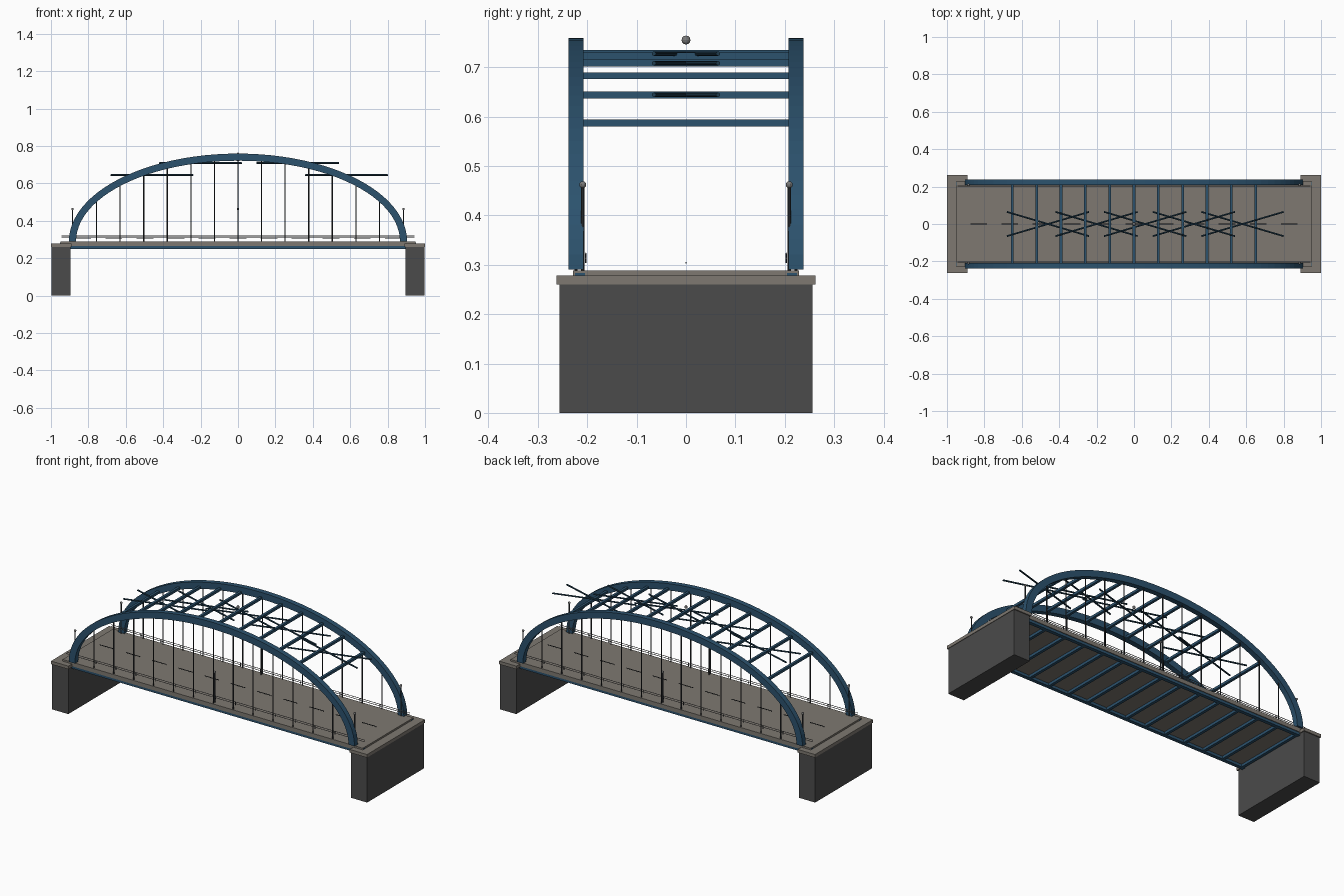
import bpy, bmesh, math
from mathutils import Vector

cube = bpy.data.objects.get("Cube")
if cube:
    bpy.data.objects.remove(cube, do_unlink=True)


def material(name, r, g, b):
    m = bpy.data.materials.new(name)
    m.use_nodes = True
    m.diffuse_color = (r, g, b, 1)
    node = next(n for n in m.node_tree.nodes if n.type == 'BSDF_PRINCIPLED')
    node.inputs["Base Color"].default_value = (r, g, b, 1)
    return m


blue = material("blue steel", 0.025, 0.085, 0.155)
navy = material("dark blue steel", 0.015, 0.05, 0.085)
stone = material("warm concrete", 0.21, 0.19, 0.165)
dark = material("dark concrete", 0.07, 0.07, 0.07)
cable = material("dark cable", 0.03, 0.035, 0.04)
grey = material("lamp grey", 0.2, 0.2, 0.2)


def finish(name, bm, mat, smooth=False):
    bmesh.ops.recalc_face_normals(bm, faces=bm.faces)
    mesh = bpy.data.meshes.new(name)
    bm.to_mesh(mesh)
    bm.free()
    mesh.materials.append(mat)
    for p in mesh.polygons:
        p.use_smooth = smooth
    ob = bpy.data.objects.new(name, mesh)
    bpy.context.collection.objects.link(ob)
    return ob


def box(name, low, high, mat):
    bm = bmesh.new()
    bmesh.ops.create_cube(bm, size=1)
    low, high = Vector(low), Vector(high)
    for v in bm.verts:
        v.co = (low + high) / 2 + v.co * (high - low)
    return finish(name, bm, mat)


def rod(name, start, end, radius, mat, sides=8):
    start, end = Vector(start), Vector(end)
    axis = end - start
    bm = bmesh.new()
    bmesh.ops.create_cone(bm, cap_ends=True, segments=sides, radius1=radius,
                          radius2=radius, depth=axis.length)
    turn = axis.to_track_quat('Z', 'Y')
    for v in bm.verts:
        v.co = turn @ v.co + (start + end) / 2
    return finish(name, bm, mat)


def ball(name, centre, radius, mat):
    bm = bmesh.new()
    bmesh.ops.create_uvsphere(bm, u_segments=10, v_segments=6, radius=radius)
    bmesh.ops.translate(bm, verts=bm.verts, vec=centre)
    return finish(name, bm, mat)


# Arch shape shared by ribs, hangers and braces
SPAN, RISE, BASE, HALF = 0.885, 0.45, 0.29, 0.019
ARCH_Y = 0.223
STEP = 0.126
DECK_TOP = 0.288


def arch_z(x, rise=RISE):
    return BASE + rise * math.sqrt(max(0, 1 - (x / SPAN) ** 2))


def arch_rib(name, y):
    bm = bmesh.new()
    rings, count = [], 48
    for i in range(count + 1):
        a = math.pi * i / count
        ring = []
        for d, w in ((-1, -1), (1, -1), (1, 1), (-1, 1)):
            ring.append(bm.verts.new(((SPAN + d * HALF) * math.cos(a), y + w * 0.015,
                                      BASE + (RISE + d * HALF) * math.sin(a))))
        rings.append(ring)
    for a, b in zip(rings, rings[1:]):
        for k in range(4):
            bm.faces.new((a[k], a[(k + 1) % 4], b[(k + 1) % 4], b[k]))
    bm.faces.new(rings[0])
    bm.faces.new(rings[-1])
    return finish(name, bm, blue)


# Abutments and their caps
for side, s in (("left", 1), ("right", -1)):
    xs = sorted((s * 0.895, s * 0.997))
    box(side + "_abutment", (xs[0], -0.256, 0), (xs[1], 0.256, 0.26), dark)
    xs = sorted((s * 0.89, s))
    box(side + "_abutment_cap", (xs[0], -0.262, 0.26), (xs[1], 0.262, 0.278), stone)

# Deck slab and floor beams
box("deck_slab", (-0.95, -0.229, 0.265), (0.95, 0.229, DECK_TOP), stone)
for i in range(-7, 8):
    x = i * STEP
    box("floor_beam", (x - 0.008, -0.21, 0.25), (x + 0.008, 0.21, 0.267), blue)

# Lane dashes along the middle
for i in range(-5, 6):
    x = i * 0.166
    box("lane_dash", (x - 0.045, -0.0015, 0.303), (x + 0.045, 0.0015, 0.306), cable)

# Parts repeated on both sides of the deck
for side, s in (("front", -1), ("back", 1)):
    y = s * ARCH_Y
    arch_rib(side + "_arch", y)
    box(side + "_edge_girder", (-0.951, s * 0.215 - 0.01, 0.25),
        (0.951, s * 0.215 + 0.01, 0.283), blue)

    for i in range(-6, 7):
        x = i * STEP
        rod(side + "_hanger", (x, y, DECK_TOP), (x, y, arch_z(x)), 0.003, cable)
        rod(side + "_rail_post", (x, s * 0.203, 0.304), (x, s * 0.203, 0.323), 0.002, cable, 6)
    for z in (0.323, 0.313):
        rod(side + "_handrail", (-0.945, s * 0.203, z), (0.945, s * 0.203, z), 0.0018, grey, 6)

    for x in (-SPAN, 0, SPAN):
        rod(side + "_lamp_pole", (x, s * 0.209, DECK_TOP), (x, s * 0.209, 0.458), 0.0035, cable)
        ball(side + "_lamp_globe", (x, s * 0.209, 0.462), 0.007, grey)

# Cross braces between the arches
BRACE_RISE = 0.4375
for i in range(-5, 6):
    x = i * 0.13
    z = arch_z(x, BRACE_RISE)
    box("cross_brace", (x - 0.007, -ARCH_Y, z - 0.007), (x + 0.007, ARCH_Y, z + 0.007), blue)

# Flat crossed diagonals under the crown
for i in range(-2, 3):
    x = i * 0.26
    z = arch_z(x, BRACE_RISE)
    for s in (-1, 1):
        rod("diagonal_brace", (x - 0.16, -s * 0.065, z), (x + 0.28, s * 0.065, z),
            0.0045, navy)

# Beacon at the crown
ball("crown_beacon", (0, 0, 0.755), 0.009, grey)
